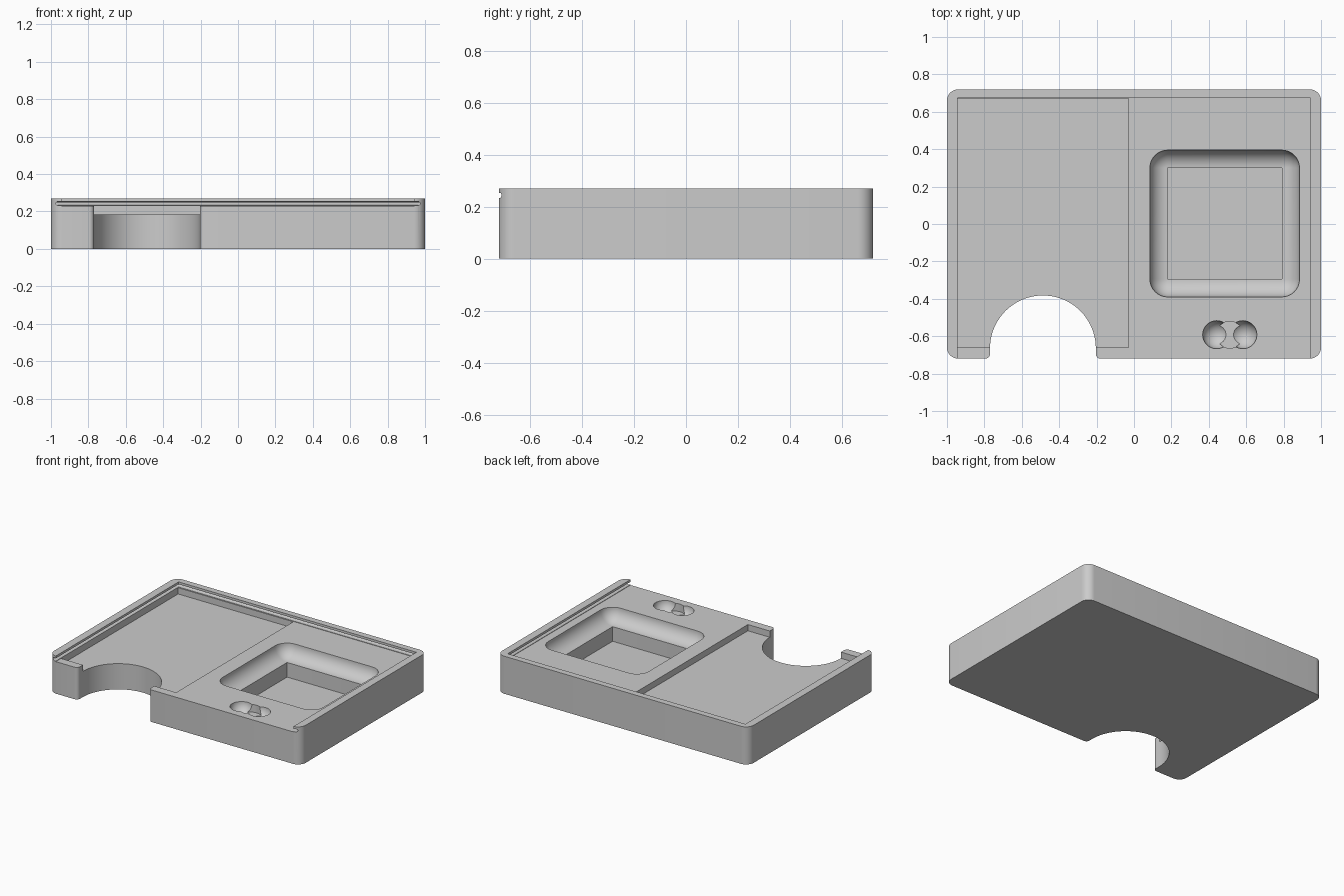
import bpy
import bmesh
from math import sin, cos, pi

cube = bpy.data.objects.get("Cube")
if cube:
    bpy.data.objects.remove(cube, do_unlink=True)

DECK = 0.23      # level the lid slides on
TOP = 0.27
FRONT = -0.72
BEYOND = -0.85   # cutters open at the front reach past the body

grey = bpy.data.materials.new("Light grey plastic")
grey.use_nodes = True
colour = (0.6, 0.6, 0.6, 1)
grey.diffuse_color = colour
grey.node_tree.nodes["Principled BSDF"].inputs["Base Color"].default_value = colour


def finish(name, bm):
    bmesh.ops.recalc_face_normals(bm, faces=bm.faces)
    mesh = bpy.data.meshes.new(name)
    bm.to_mesh(mesh)
    bm.free()
    mesh.materials.append(grey)
    obj = bpy.data.objects.new(name, mesh)
    bpy.context.collection.objects.link(obj)
    return obj


def loft(name, rings):
    """Closed solid through rings of equal point count."""
    bm = bmesh.new()
    loops = [[bm.verts.new(p) for p in ring] for ring in rings]
    n = len(loops[0])
    for a, b in zip(loops, loops[1:]):
        for i in range(n):
            j = (i + 1) % n
            bm.faces.new((a[i], a[j], b[j], b[i]))
    bm.faces.new(loops[0][::-1])
    bm.faces.new(loops[-1])
    return finish(name, bm)


def arc(cx, cy, r, start, end, steps):
    angles = [start + (end - start) * i / steps for i in range(steps + 1)]
    return [(cx + r * cos(a), cy + r * sin(a)) for a in angles]


def rounded(x0, x1, y0, y1, r, steps=8):
    corners = ((x1 - r, y1 - r), (x0 + r, y1 - r), (x0 + r, y0 + r), (x1 - r, y0 + r))
    points = []
    for k, (cx, cy) in enumerate(corners):
        points += arc(cx, cy, r, k * pi / 2, (k + 1) * pi / 2, steps)
    return points


def at(points, z):
    return [(x, y, z) for x, y in points]


def prism(name, points, z0, z1):
    return loft(name, [at(points, z0), at(points, z1)])


def box(name, x0, x1, y0, y1, z0, z1):
    return prism(name, [(x0, y0), (x1, y0), (x1, y1), (x0, y1)], z0, z1)


# Body block with rounded upright edges
tray = prism("tray", rounded(-1, 1, FRONT, 0.72, 0.06), 0, TOP)
cutters = []

# Sliding lid channel: open mouth and round-edged side groove
cutters.append(box("lid_mouth", -0.945, 0.945, BEYOND, 0.675, DECK, 0.4))
groove = []
for i in range(9):
    t = -pi / 2 + pi * i / 8
    out = 0.01 * cos(t)
    groove.append(at([(-0.963 - out, BEYOND), (0.963 + out, BEYOND),
                      (0.963 + out, 0.69 + out), (-0.963 - out, 0.69 + out)],
                     0.243 + 0.01 * sin(t)))
cutters.append(loft("lid_groove", groove))

# Shallow card recess on the right-hand side
cutters.append(box("card_recess", -0.945, -0.03, -0.66, 0.67, 0.185, 0.35))

# Thumb cutout through the front edge, with eased corners
cx, r, ease = -0.487, 0.283, 0.025
outline = [(cx + r + ease, BEYOND)]
outline += arc(cx + r + ease, FRONT + ease, ease, 1.5 * pi, pi, 6)
outline += arc(cx, -0.665, r, 0, pi, 40)
outline += arc(cx - r - ease, FRONT + ease, ease, 0, -pi / 2, 6)
outline.append((cx - r - ease, BEYOND))
cutters.append(prism("thumb_cutout", outline, -0.1, 0.5))

# Square pocket with a scooped rim
scoop, rings = 0.095, []
for i in range(13):
    t = pi / 2 * i / 12
    inset = scoop * (1 - cos(t))
    ring = rounded(0.085 + inset, 0.885 - inset, -0.39 + inset, 0.395 - inset,
                   max(scoop - inset, 0.002))
    if i == 0:
        rings.append(at(ring, 0.35))
    rings.append(at(ring, DECK - scoop * sin(t)))
rings.append(at(ring, 0.03))
cutters.append(loft("square_pocket", rings))

# Round holder with a finger scoop on each side
for side in (-1, 1):
    bm = bmesh.new()
    bmesh.ops.create_uvsphere(bm, u_segments=40, v_segments=24, radius=0.075)
    bmesh.ops.translate(bm, verts=bm.verts, vec=(0.512 + side * 0.07, -0.592, DECK + 0.001))
    cutters.append(finish("finger_scoop", bm))
cutters.append(prism("round_holder", arc(0.512, -0.592, 0.072, 0, 2 * pi * 39 / 40, 39),
                     0.175, 0.35))

# Carve the block, then discard the cutters
for cutter in cutters:
    cutter.hide_render = True
    mod = tray.modifiers.new(cutter.name, "BOOLEAN")
    mod.operation = "DIFFERENCE"
    mod.solver = "EXACT"
    mod.object = cutter
bpy.context.view_layer.update()
carved = bpy.data.meshes.new_from_object(
    tray.evaluated_get(bpy.context.evaluated_depsgraph_get()))
tray.modifiers.clear()
tray.data = carved
carved.name = "tray"
carved.materials.clear()
carved.materials.append(grey)
for poly in carved.polygons:
    poly.material_index = 0
for cutter in cutters:
    bpy.data.objects.remove(cutter, do_unlink=True)

# Smooth the rounds, keep the edges crisp
bpy.ops.object.select_all(action="DESELECT")
tray.select_set(True)
bpy.context.view_layer.objects.active = tray
bpy.ops.object.shade_smooth_by_angle(angle=pi / 6)
